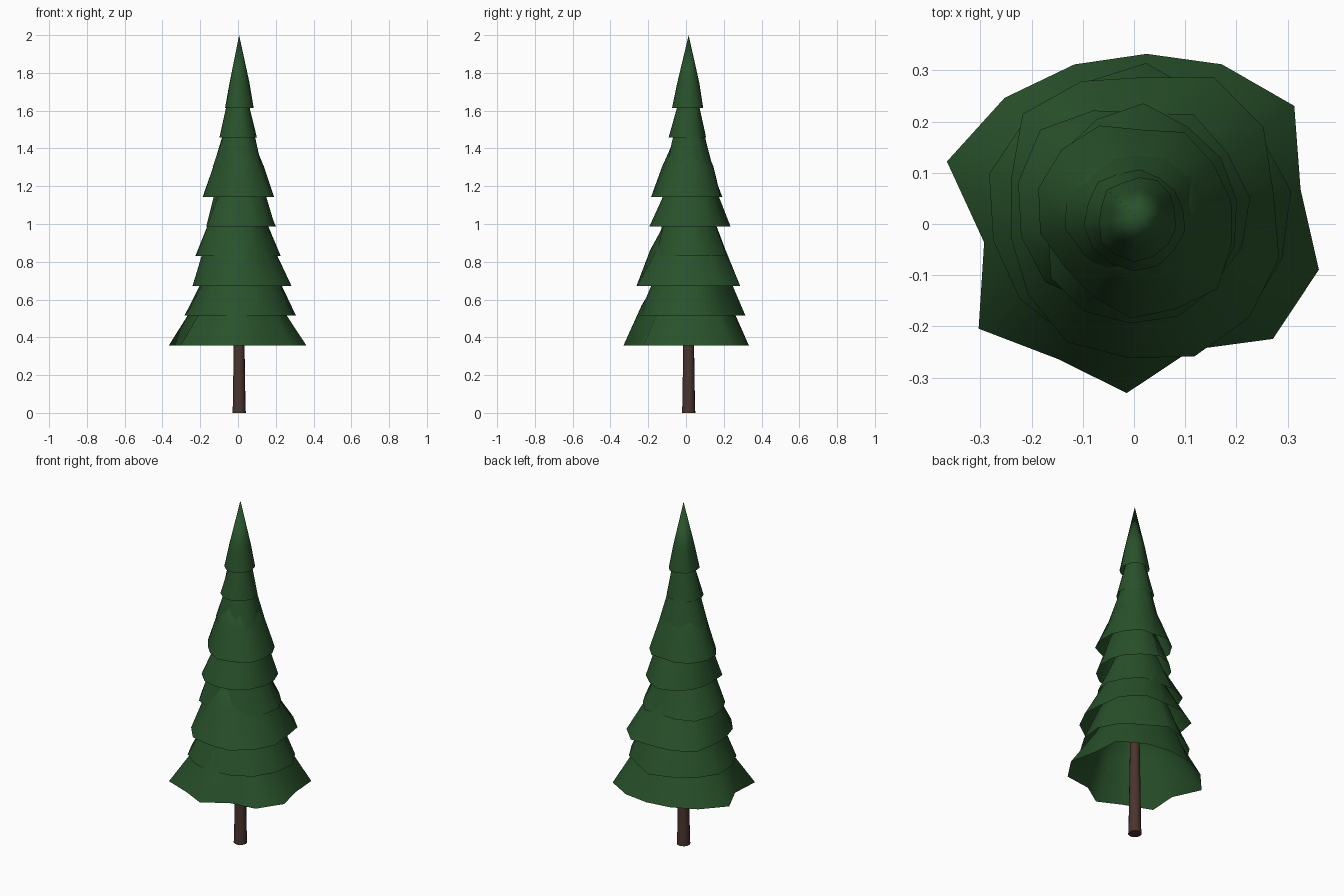
import bpy, bmesh, math, random

random.seed(11)
if "Cube" in bpy.data.objects:
    bpy.data.objects.remove(bpy.data.objects["Cube"], do_unlink=True)

SIDES = 14
TAU = 2 * math.pi
PHASE = math.radians(9.5)
AXIS = (0.006, 0.014)


def material(name, colour):
    mat = bpy.data.materials.new(name)
    mat.use_nodes = True
    mat.diffuse_color = (*colour, 1)
    mat.node_tree.nodes["Principled BSDF"].inputs["Base Color"].default_value = (*colour, 1)
    return mat


def add_object(name, bm, mat, sharp_angle):
    bmesh.ops.recalc_face_normals(bm, faces=bm.faces)
    mesh = bpy.data.meshes.new(name)
    bm.to_mesh(mesh)
    bm.free()
    mesh.materials.append(mat)
    obj = bpy.data.objects.new(name, mesh)
    bpy.context.collection.objects.link(obj)
    bpy.ops.object.select_all(action="DESELECT")
    obj.select_set(True)
    bpy.context.view_layer.objects.active = obj
    bpy.ops.object.shade_smooth_by_angle(angle=math.radians(sharp_angle))


def ring(bm, radii, z):
    n = len(radii)
    return [bm.verts.new((AXIS[0] + r * math.cos(PHASE + TAU * i / n),
                          AXIS[1] + r * math.sin(PHASE + TAU * i / n), z))
            for i, r in enumerate(radii)]


def bridge(bm, low, high):
    n = len(low)
    for i in range(n):
        j = (i + 1) % n
        bm.faces.new((low[i], low[j], high[j], high[i]))


def resample(radii):
    """Spread evenly spaced radii over the skirt's sides, with a little raggedness."""
    n, out = len(radii), []
    for i in range(SIDES):
        t = ((PHASE / TAU + i / SIDES) % 1) * n
        a, f = int(t) % n, t % 1
        r = radii[a] * (1 - f) + radii[(a + 1) % n] * f
        out.append(r * random.uniform(0.95, 1.06))
    return out


green = material("needle green", (0.022, 0.084, 0.024))
brown = material("bark brown", (0.069, 0.034, 0.027))

# Rim radii of the two lowest skirts, anticlockwise from +x
lowest = [.324, .376, .341, .319, .322, .348, .387,
          .303, .379, .318, .345, .281, .357, .37]
second = [.305, .29, .27, .301, .282, .29, .301,
          .285, .28, .27, .265, .27, .29, .295]

# Rim radii of the upper skirts in eight directions from +x, anticlockwise
upper = [
    [.26, .31, .27, .30, .245, .26, .29, .31],
    [.215, .23, .19, .25, .25, .21, .18, .21],
    [.20, .19, .22, .19, .175, .20, .20, .21],
    [.19, .19, .17, .20, .185, .18, .19, .20],
    [.125, .13, .13, .13, .14, .13, .125, .135],
    [.09, .09, .09, .10, .105, .11, .10, .10],
    [.075, .08, .075, .075, .075, .085, .09, .085],
]
rims = [lowest, second] + [resample(radii) for radii in upper]

# Skirts of branches: open ragged cones with a kinked middle ring
for k, rim in enumerate(rims):
    f = k / (len(rims) - 1)
    base = 0.358 + 1.257 * f
    height = 0.62 + (0.385 - 0.62) * f
    mean = sum(rim) / SIDES
    middle = [(0.5 * r + 0.5 * mean) * random.uniform(0.61, 0.74) for r in rim]
    bm = bmesh.new()
    low = ring(bm, rim, base)
    mid = ring(bm, middle, base + height * 0.34)
    bridge(bm, low, mid)
    tip = bm.verts.new((*AXIS, base + height))
    for i in range(SIDES):
        bm.faces.new((mid[i], mid[(i + 1) % SIDES], tip))
    add_object(f"branch_skirt_{k + 1}", bm, green, 60)

# Trunk: tapered round post with a slight flare at the foot
bm = bmesh.new()
profile = [(0.036, 0), (0.034, 0.04), (0.029, 0.36), (0.02, 0.95), (0.008, 1.6)]
rings = [ring(bm, [r] * 12, z) for r, z in profile]
for a, b in zip(rings, rings[1:]):
    bridge(bm, a, b)
bm.faces.new(rings[0])
bm.faces.new(rings[-1])
add_object("trunk", bm, brown, 40)
